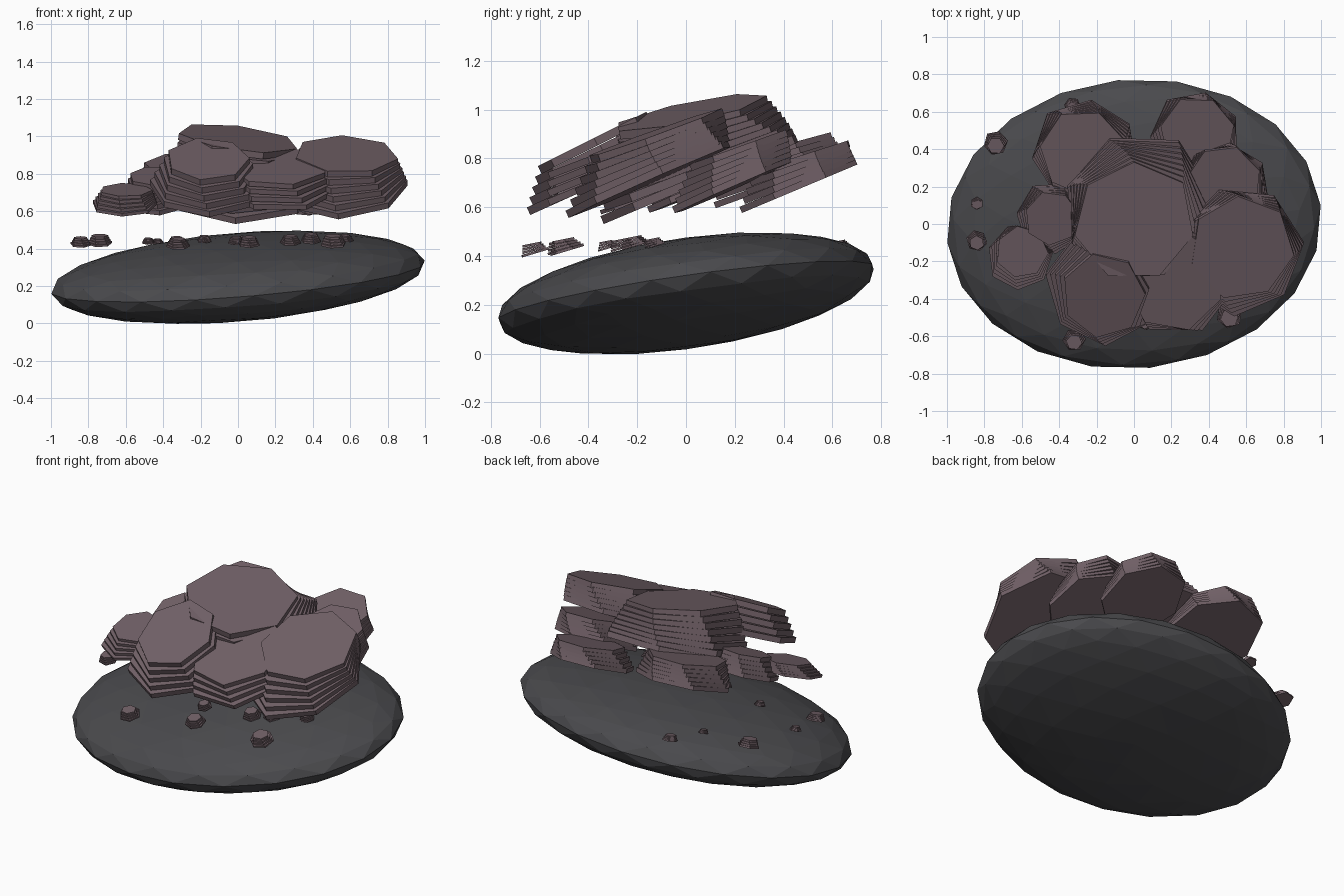
import bpy, bmesh, math, random
from mathutils import Vector, Euler, Matrix

if "Cube" in bpy.data.objects:
    bpy.data.objects.remove(bpy.data.objects["Cube"])

random.seed(4)


def material(name, color):
    m = bpy.data.materials.new(name)
    m.diffuse_color = (*color, 1)
    m.use_nodes = True
    m.node_tree.nodes["Principled BSDF"].inputs["Base Color"].default_value = m.diffuse_color
    return m


ROCK = material("mauve rock", (0.165, 0.118, 0.135))
GROUND = material("dark stone", (0.068, 0.068, 0.074))


def finish(bm, name, mat):
    bmesh.ops.recalc_face_normals(bm, faces=bm.faces)
    me = bpy.data.meshes.new(name)
    bm.to_mesh(me)
    bm.free()
    me.materials.append(mat)
    ob = bpy.data.objects.new(name, me)
    bpy.context.collection.objects.link(ob)
    return ob


def slab_stack(name, low, r_low, top, r_top, slope_low, slope_top, layers,
               sides=7, start=90.0, twist=3.0):
    """Tilted polygon slabs that shrink, level out and turn towards the top."""
    bm = bmesh.new()
    low, top = Vector(low), Vector(top)
    thick = (top.z - low.z) / layers
    jitter = [random.uniform(0.97, 1.04) for _ in range(sides)]
    for i in range(layers):
        f = i / max(layers - 1, 1)
        sx, sy = Vector(slope_low).lerp(Vector(slope_top), f)
        normal = Vector((-sx, -sy, 1)).normalized()
        c = low.lerp(top, f)
        c.z = low.z + thick * (i + 1)
        r = r_low + (r_top - r_low) * f
        rims = ([], [])
        for k in range(sides):
            a = math.radians(start + twist * (layers - 1 - i)) + math.tau * k / sides
            dx, dy = r * jitter[k] * math.cos(a), r * jitter[k] * math.sin(a)
            p = c + Vector((dx, dy, sx * dx + sy * dy))
            rims[0].append(bm.verts.new(p))
            rims[1].append(bm.verts.new(p - normal * thick * 0.97))
        bm.faces.new(rims[0])
        bm.faces.new(rims[1][::-1])
        for k in range(sides):
            n = (k + 1) % sides
            bm.faces.new((rims[0][k], rims[1][k], rims[1][n], rims[0][n]))
    return finish(bm, name, ROCK)


# Flattened, tilted ground boulder
bm = bmesh.new()
bmesh.ops.create_icosphere(bm, subdivisions=3, radius=1)
bm.transform(Matrix.Translation((0, 0, 0.247))
             @ Euler((0.128, -0.088, 0.10)).to_matrix().to_4x4()
             @ Matrix.Diagonal((1.007, 0.78, 0.216, 1)))
finish(bm, "ground_boulder", GROUND)

# Large layered rocks: name, low centre, radius, top centre, radius,
# slope of lowest slab, slope of top slab, layers, start angle
rocks = [
    ("centre_rock", (0.02, 0.06, 0.70), 0.42, (0.0, 0.01, 0.99), 0.325,
     (0.0, 0.42), (-0.13, 0.21), 8, 90),
    ("front_left_rock", (-0.16, -0.34, 0.705), 0.31, (-0.16, -0.385, 0.88), 0.225,
     (0.0, 0.45), (0.0, 0.50), 5, 105),
    ("front_middle_rock", (0.23, -0.27, 0.73), 0.32, (0.22, -0.30, 0.845), 0.27,
     (0.0, 0.42), (0.0, 0.38), 4, 80),
    ("right_rock", (0.57, -0.15, 0.705), 0.335, (0.58, -0.13, 0.905), 0.275,
     (0.03, 0.44), (-0.04, 0.36), 6, 95),
    ("middle_right_rock", (0.48, 0.18, 0.675), 0.245, (0.48, 0.22, 0.85), 0.20,
     (0.03, 0.44), (0.0, 0.36), 6, 70),
    ("back_right_rock", (0.33, 0.46, 0.675), 0.24, (0.34, 0.48, 0.815), 0.20,
     (0.0, 0.42), (0.0, 0.32), 5, 65),
    ("back_left_rock", (-0.26, 0.38, 0.69), 0.285, (-0.27, 0.38, 0.85), 0.235,
     (0.0, 0.36), (0.0, 0.27), 6, 120),
    ("left_rock", (-0.44, 0.03, 0.65), 0.19, (-0.44, 0.03, 0.79), 0.145,
     (0.02, 0.40), (0.02, 0.35), 5, 110),
    ("far_left_rock", (-0.61, -0.18, 0.625), 0.175, (-0.60, -0.15, 0.715), 0.14,
     (0.0, 0.32), (0.0, 0.26), 5, 100),
]
for name, low, r0, top, r1, s0, s1, layers, start in rocks:
    slab_stack(name, low, r0, top, r1, s0, s1, layers, 7, start)

# Small layered pebbles: x, y, z, radius
pebbles = [
    (-0.74, 0.43, 0.425, 0.065), (-0.84, 0.11, 0.43, 0.035),
    (-0.84, -0.09, 0.42, 0.055), (-0.32, -0.62, 0.41, 0.06),
    (0.51, -0.49, 0.42, 0.07), (0.06, -0.51, 0.42, 0.06),
    (0.28, -0.26, 0.43, 0.055), (-0.01, -0.32, 0.43, 0.045),
    (0.02, -0.18, 0.44, 0.035), (0.39, -0.21, 0.44, 0.055),
    (0.57, -0.13, 0.44, 0.045), (-0.48, -0.05, 0.43, 0.035),
    (-0.18, -0.13, 0.44, 0.04), (-0.33, 0.63, 0.43, 0.045),
    (-0.43, 0.44, 0.43, 0.03),
]
for i, (x, y, z, r) in enumerate(pebbles):
    slab_stack(f"pebble_{i + 1}", (x, y, z), r, (x, y - r * 0.2, z + r * 0.7),
               r * 0.7, (0.0, 0.3), (0.0, 0.2), 4, 6, 60 + 17 * i, 4)
